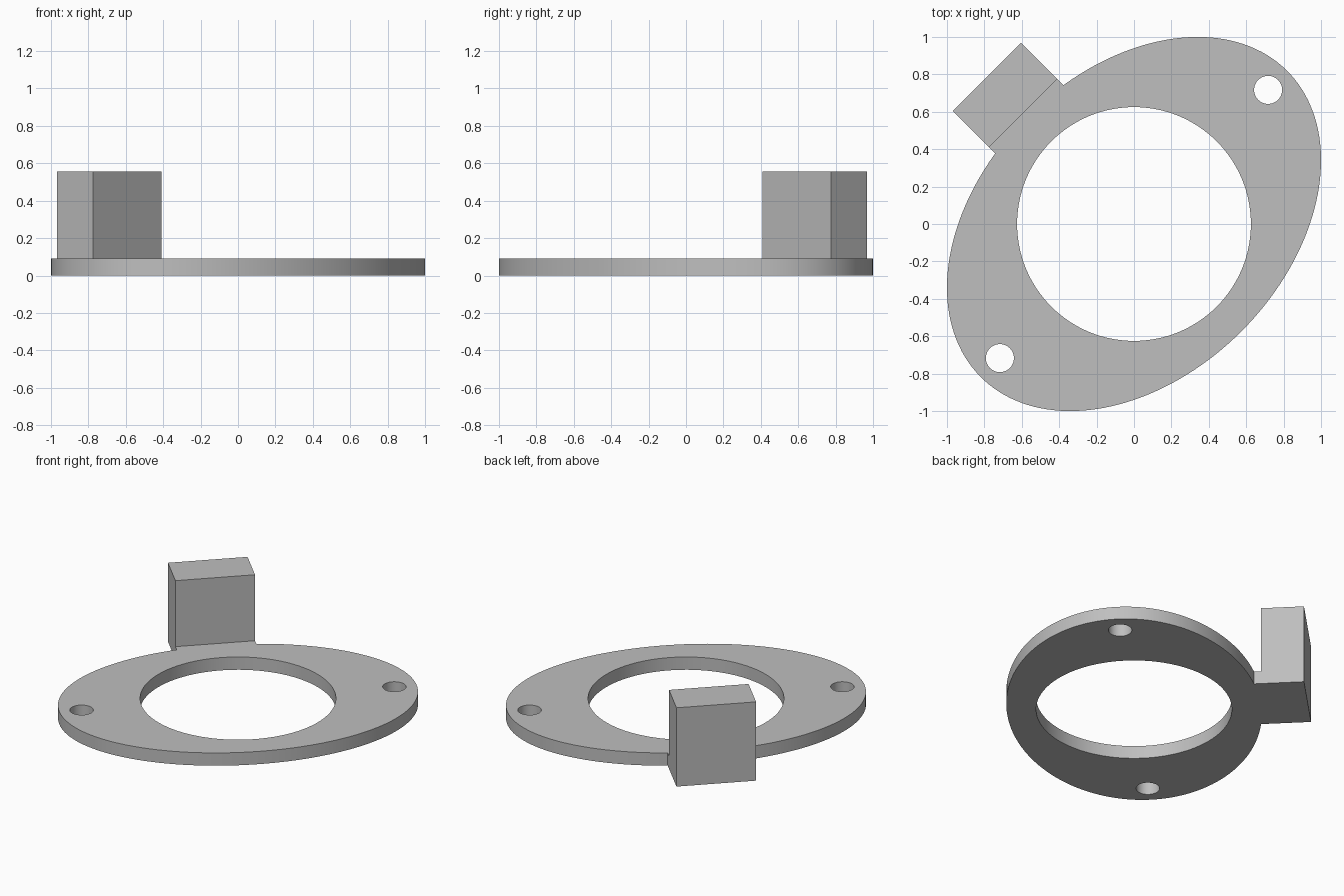
import bpy, bmesh, math

if "Cube" in bpy.data.objects:
    bpy.data.objects.remove(bpy.data.objects["Cube"])

A, B = 1.158, 0.812          # plate half axes
THICK, TALL = 0.09, 0.555    # plate and block heights
HALF_W = 0.258               # half width of the block
BLOCK_IN, BLOCK_OUT = 0.838, 1.112

bm = bmesh.new()


def chain(points, closed=True):
    """Add a line of vertices joined by edges."""
    vs = [bm.verts.new((x, y, 0)) for x, y in points]
    es = [bm.edges.new((vs[i], vs[i + 1])) for i in range(len(vs) - 1)]
    if closed:
        es.append(bm.edges.new((vs[-1], vs[0])))
    return vs, es


def circle(cx, r, n):
    return [(cx + r * math.cos(2 * math.pi * i / n),
             r * math.sin(2 * math.pi * i / n)) for i in range(n)]


def raise_faces(faces, height):
    """Extrude faces straight up."""
    geom = bmesh.ops.extrude_face_region(bm, geom=faces)["geom"]
    bmesh.ops.translate(bm, vec=(0, 0, height),
                        verts=[g for g in geom if isinstance(g, bmesh.types.BMVert)])


# Oval outline, open where the short neck leads to the block
t0 = math.acos(HALF_W / A)
start, end, n = math.pi - t0, 2 * math.pi + t0, 144
outline = [(A * math.cos(start + (end - start) * i / n),
            B * math.sin(start + (end - start) * i / n)) for i in range(n + 1)]
outline += [(HALF_W, BLOCK_IN), (-HALF_W, BLOCK_IN)]
rim, edges = chain(outline)

# Large centre opening and two bolt holes
edges += chain(circle(0, 0.625, 128))[1]
for side in (-1, 1):
    edges += chain(circle(side * 1.014, 0.075, 48))[1]
bmesh.ops.triangle_fill(bm, use_beauty=True, edges=edges, normal=(0, 0, 1))

# Block footprint, joined to the neck
right, left = rim[-2], rim[-1]
far_right = bm.verts.new((HALF_W, BLOCK_OUT, 0))
far_left = bm.verts.new((-HALF_W, BLOCK_OUT, 0))
bm.faces.new((left, right, far_right, far_left))

# Thicken the plate, then raise the block from its top
raise_faces(bm.faces[:], THICK)
block_top = [f for f in bm.faces
             if all(v.co.z > THICK / 2 and v.co.y > BLOCK_IN - 0.001 for v in f.verts)]
raise_faces(block_top, TALL - THICK)
bmesh.ops.recalc_face_normals(bm, faces=bm.faces[:])

mesh = bpy.data.meshes.new("flange_plate")
bm.to_mesh(mesh)
bm.free()
plate = bpy.data.objects.new("flange_plate_with_block", mesh)
bpy.context.collection.objects.link(plate)
plate.rotation_euler.z = math.radians(45)

grey = bpy.data.materials.new("plain_grey")
grey.diffuse_color = (0.52, 0.52, 0.52, 1)
grey.use_nodes = True
grey.node_tree.nodes["Principled BSDF"].inputs["Base Color"].default_value = grey.diffuse_color
mesh.materials.append(grey)

bpy.context.view_layer.objects.active = plate
plate.select_set(True)
bpy.ops.object.shade_smooth_by_angle(angle=math.radians(30))
